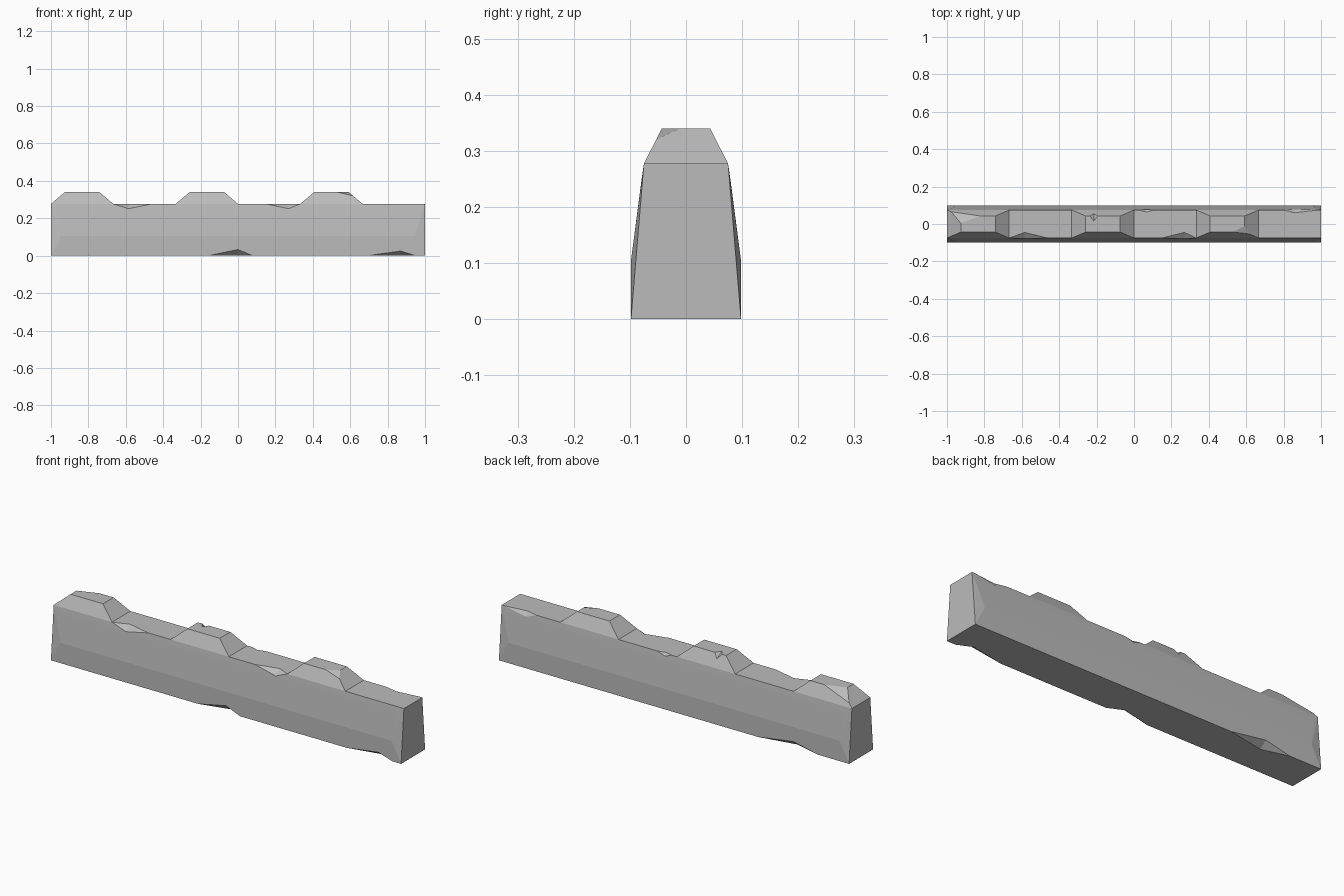
import bpy, bmesh
from mathutils import Vector

cube = bpy.data.objects.get("Cube")
if cube:
    bpy.data.objects.remove(cube)

stone = bpy.data.materials.new("grey stone")
stone.use_nodes = True
stone.diffuse_color = (0.5, 0.5, 0.5, 1)
stone.node_tree.nodes["Principled BSDF"].inputs["Base Color"].default_value = (0.5, 0.5, 0.5, 1)

TOP, CREST = 0.277, 0.34      # wall top and merlon top
FOOT, SHOULDER, CAP = 0.098, 0.075, 0.043   # half depths


def hull(name, points):
    """Flat-shaded convex solid around the points."""
    bm = bmesh.new()
    for p in points:
        bm.verts.new(p)
    bmesh.ops.convex_hull(bm, input=bm.verts[:])
    bmesh.ops.dissolve_limit(bm, angle_limit=0.002, verts=bm.verts[:], edges=bm.edges[:])
    bmesh.ops.recalc_face_normals(bm, faces=bm.faces[:])
    mesh = bpy.data.meshes.new(name)
    bm.to_mesh(mesh)
    bm.free()
    mesh.materials.append(stone)
    obj = bpy.data.objects.new(name, mesh)
    bpy.context.collection.objects.link(obj)
    return obj


def chip(obj, inner, outer):
    """Break off the tetrahedron, enlarged about its inner side so it cuts cleanly."""
    inner = [Vector(p) for p in inner]
    pivot = sum(inner, Vector()) / len(inner)
    points = [pivot + (Vector(p) - pivot) * 1.3 for p in inner + list(outer)]
    cutter = hull("chip_cutter", points)
    cutter.hide_render = True
    mod = obj.modifiers.new("chip", 'BOOLEAN')
    mod.operation = 'DIFFERENCE'
    mod.solver = 'EXACT'
    mod.object = cutter
    deps = bpy.context.evaluated_depsgraph_get()
    mesh = bpy.data.meshes.new_from_object(obj.evaluated_get(deps))
    obj.modifiers.clear()
    obj.data = mesh
    bpy.data.objects.remove(cutter)


def edge_chip(obj, x0, x1, xm, side, edge, face, flat):
    """Notch along a long edge; edge, face and flat are (depth, height) pairs."""
    at = lambda x, p: (x, side * p[0], p[1])
    chip(obj, [at(xm, face), at(xm, flat)], [at(x0, edge), at(x1, edge)])


# Wall body with slightly bulging front and back panels
body = []
for sx in (-1, 1):
    for sy in (-1, 1):
        for x, y, z in ((1, FOOT, 0), (1, SHOULDER, TOP), (0.945, FOOT, 0.105), (0.97, 0.079, 0.25)):
            body.append((sx * x, sy * y, z))
wall = hull("wall_body", body)

# Chips in the upper edges, then the lower edges
rim, ground = (SHOULDER, TOP), (FOOT, 0)
for x0, x1, xm, side, low, depth in (
        (-0.667, -0.46, -0.585, -1, 0.252, 0.045),
        (0.15, 0.333, 0.27, -1, 0.252, 0.045),
        (0.8, 0.985, 0.86, 1, 0.255, 0.06),
        (0.03, 0.11, 0.065, 1, 0.262, 0.064)):
    edge_chip(wall, x0, x1, xm, side, rim, (0.078, low), (depth, TOP))
for x0, x1, xm, side, high in (
        (-0.16, 0.08, 0, -1, 0.033),
        (0.69, 0.95, 0.87, -1, 0.025),
        (-0.82, -0.48, -0.68, 1, 0.03)):
    edge_chip(wall, x0, x1, xm, side, ground, (FOOT, high), (0.06, 0))

# Three tapered merlons
merlons = []
for name, x in (("right_merlon", -1), ("middle_merlon", -0.333), ("left_merlon", 0.333)):
    points = []
    for sy in (-1, 1):
        points += [(x, sy * SHOULDER, TOP), (x + 0.333, sy * SHOULDER, TOP),
                   (x + 0.074, sy * CAP, CREST), (x + 0.259, sy * CAP, CREST)]
    merlons.append(hull(name, points))

# Broken merlon corners and a small nick
chip(merlons[0], [(-0.926, 0.005, CREST), (-0.82, CAP, CREST), (-0.978, 0.0655, 0.296)],
     [(-0.926, CAP, CREST)])
edge_chip(merlons[1], -0.235, -0.195, -0.215, 1, (CAP, CREST), (0.055, 0.316), (0.015, CREST))
chip(merlons[2], [(0.53, -CAP, CREST), (0.592, -0.01, CREST), (0.616, -0.0533, 0.32)],
     [(0.592, -CAP, CREST)])
